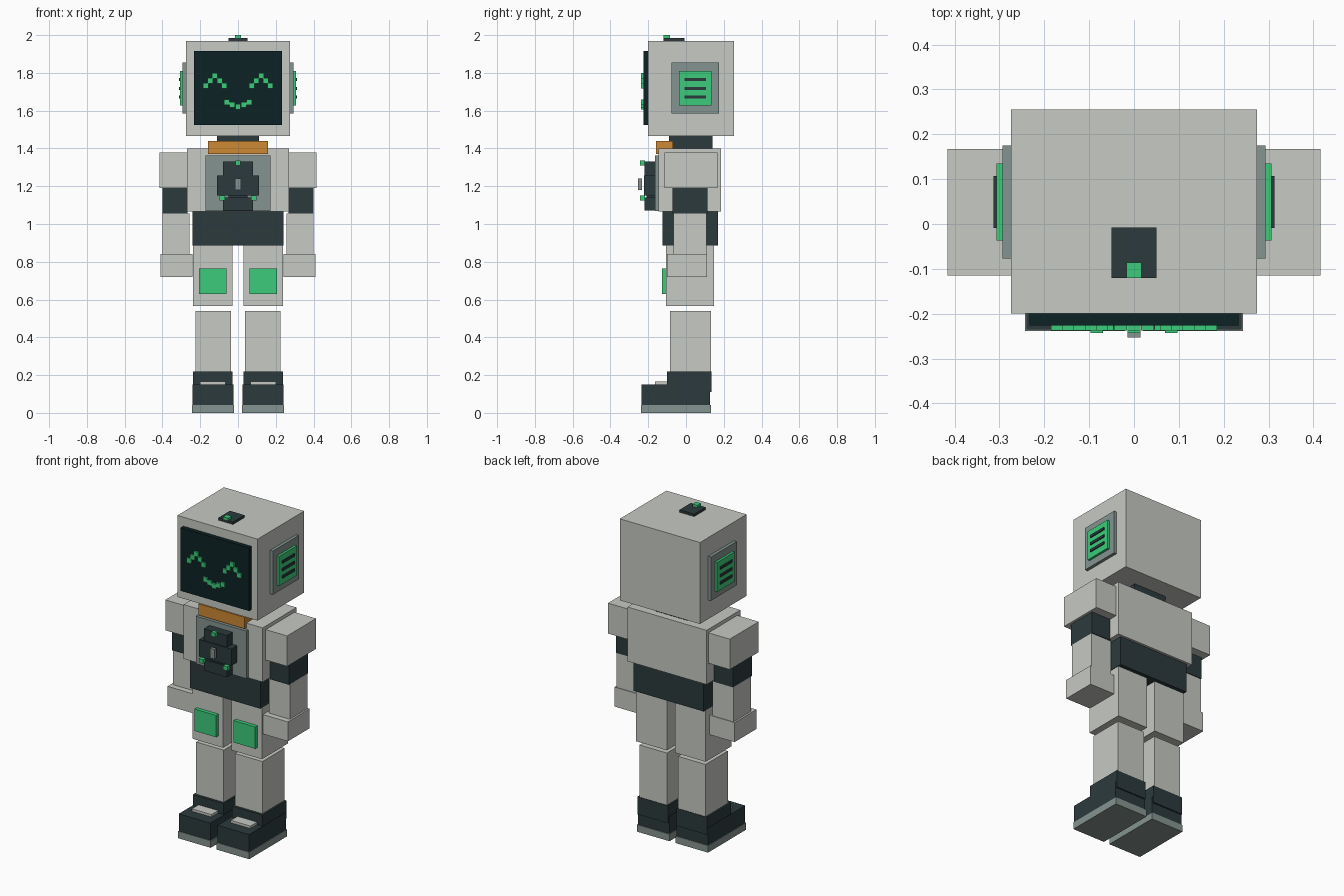
import bpy

if "Cube" in bpy.data.objects:
    bpy.data.objects.remove(bpy.data.objects["Cube"])


def colour(name, rgb):
    m = bpy.data.materials.new(name)
    m.diffuse_color = (*rgb, 1)
    m.use_nodes = True
    m.node_tree.nodes["Principled BSDF"].inputs["Base Color"].default_value = m.diffuse_color
    return m


LIGHT = colour("light_grey_shell", (0.57, 0.585, 0.55))
DARK = colour("dark_slate", (0.025, 0.042, 0.045))
SCREEN = colour("screen_black", (0.004, 0.016, 0.018))
GREEN = colour("bright_green", (0.045, 0.597, 0.198))
GREY = colour("mid_grey", (0.235, 0.296, 0.279))
ORANGE = colour("orange", (0.604, 0.246, 0.034))

FACES = [(0, 2, 3, 1), (4, 5, 7, 6), (0, 1, 5, 4), (2, 6, 7, 3), (0, 4, 6, 2), (1, 3, 7, 5)]


def boxes(name, mat, spans):
    """One object from boxes given as (x range, y range, z range)."""
    verts, faces = [], []
    for xs, ys, zs in spans:
        n = len(verts)
        verts += [(x, y, z) for x in sorted(xs) for y in ys for z in zs]
        faces += [[n + i for i in f] for f in FACES]
    # corner order is x-major, so bit values are x=4, y=2, z=1
    me = bpy.data.meshes.new(name)
    me.from_pydata(verts, [], [(f[::-1]) for f in faces])
    me.materials.append(mat)
    ob = bpy.data.objects.new(name, me)
    bpy.context.collection.objects.link(ob)
    # make every face point outwards
    import bmesh
    bm = bmesh.new()
    bm.from_mesh(me)
    bmesh.ops.recalc_face_normals(bm, faces=bm.faces)
    bm.to_mesh(me)
    bm.free()
    return ob


def centred(name, mat, half, y, z):
    return boxes(name, mat, [((-half, half), y, z)])


def pair(name, mat, x, y, z):
    """The same box on the left and right sides."""
    for side, s in (("left", -1), ("right", 1)):
        boxes(f"{side}_{name}", mat, [((s * x[0], s * x[1]), y, z)])


# Head and screen
centred("head", LIGHT, 0.274, (-0.2, 0.255), (1.467, 1.97))
centred("face_screen", SCREEN, 0.233, (-0.226, -0.2), (1.525, 1.915))


# Face drawn with small raised pixels
def pixels(name, points, half):
    boxes(name, GREEN, [((x - half, x + half), (-0.237, -0.225), (z - half, z + half))
                        for x, z in points])


for side, cx in (("left", -0.122), ("right", 0.122)):
    pixels(f"{side}_eye", [(cx + 0.0245 * i, 1.785 - 0.027 * abs(i)) for i in range(-2, 3)], 0.0145)
pixels("mouth", [(0.03 * i, z) for i, z in zip(range(-2, 3), (1.644, 1.632, 1.62, 1.632, 1.644))], 0.0145)

# Button on top of the head
centred("top_button_base", DARK, 0.05, (-0.12, -0.008), (1.97, 1.985))
centred("top_button", GREEN, 0.017, (-0.12, -0.086), (1.985, 2.0))

# Ears with vents
pair("ear_plate", GREY, (0.274, 0.293), (-0.077, 0.175), (1.585, 1.855))
pair("ear_light", GREEN, (0.293, 0.307), (-0.037, 0.135), (1.627, 1.81))
for i, z in enumerate((1.673, 1.718, 1.765)):
    pair(f"ear_vent_{i + 1}", DARK, (0.306, 0.313), (-0.009, 0.107), (z - 0.008, z + 0.008))

# Neck, collar and torso
centred("neck", DARK, 0.112, (-0.09, 0.14), (1.39, 1.467))
centred("collar", ORANGE, 0.158, (-0.16, -0.07), (1.37, 1.44))
centred("torso", LIGHT, 0.27, (-0.145, 0.185), (1.065, 1.4))
centred("chest_plate", GREY, 0.173, (-0.165, -0.14), (1.068, 1.362))
centred("pelvis", DARK, 0.24, (-0.125, 0.17), (0.885, 1.065))

# Chest device
centred("device_top", DARK, 0.079, (-0.22, -0.165), (1.258, 1.33))
centred("device_middle", DARK, 0.11, (-0.222, -0.165), (1.152, 1.256))
centred("device_link", DARK, 0.05, (-0.21, -0.165), (1.135, 1.155))
centred("device_bottom", DARK, 0.079, (-0.22, -0.165), (1.072, 1.14))
centred("device_handle", GREY, 0.015, (-0.253, -0.233), (1.18, 1.24))
centred("device_top_light", GREEN, 0.014, (-0.243, -0.218), (1.31, 1.336))
pair("device_light", GREEN, (0.069, 0.097), (-0.243, -0.218), (1.125, 1.15))

# Arms
pair("shoulder", LIGHT, (0.268, 0.416), (-0.115, 0.167), (1.19, 1.378))
pair("elbow", DARK, (0.268, 0.4), (-0.072, 0.113), (1.055, 1.19))
pair("forearm", LIGHT, (0.258, 0.4), (-0.065, 0.108), (0.84, 1.056))
pair("hand", LIGHT, (0.24, 0.411), (-0.1, 0.112), (0.72, 0.84))

# Legs
pair("thigh", LIGHT, (0.028, 0.237), (-0.105, 0.147), (0.565, 0.886))
pair("knee_pad", GREEN, (0.06, 0.207), (-0.128, -0.105), (0.63, 0.765))
pair("shin", LIGHT, (0.038, 0.226), (-0.085, 0.132), (0.2, 0.54))

# Boots
pair("boot_cuff", DARK, (0.029, 0.238), (-0.1, 0.135), (0.11, 0.218))
pair("boot_foot", DARK, (0.025, 0.24), (-0.235, 0.127), (0.043, 0.15))
pair("boot_sole", GREY, (0.02, 0.243), (-0.238, 0.132), (0, 0.043))
pair("boot_strap", LIGHT, (0.066, 0.2), (-0.165, -0.1), (0.15, 0.165))
